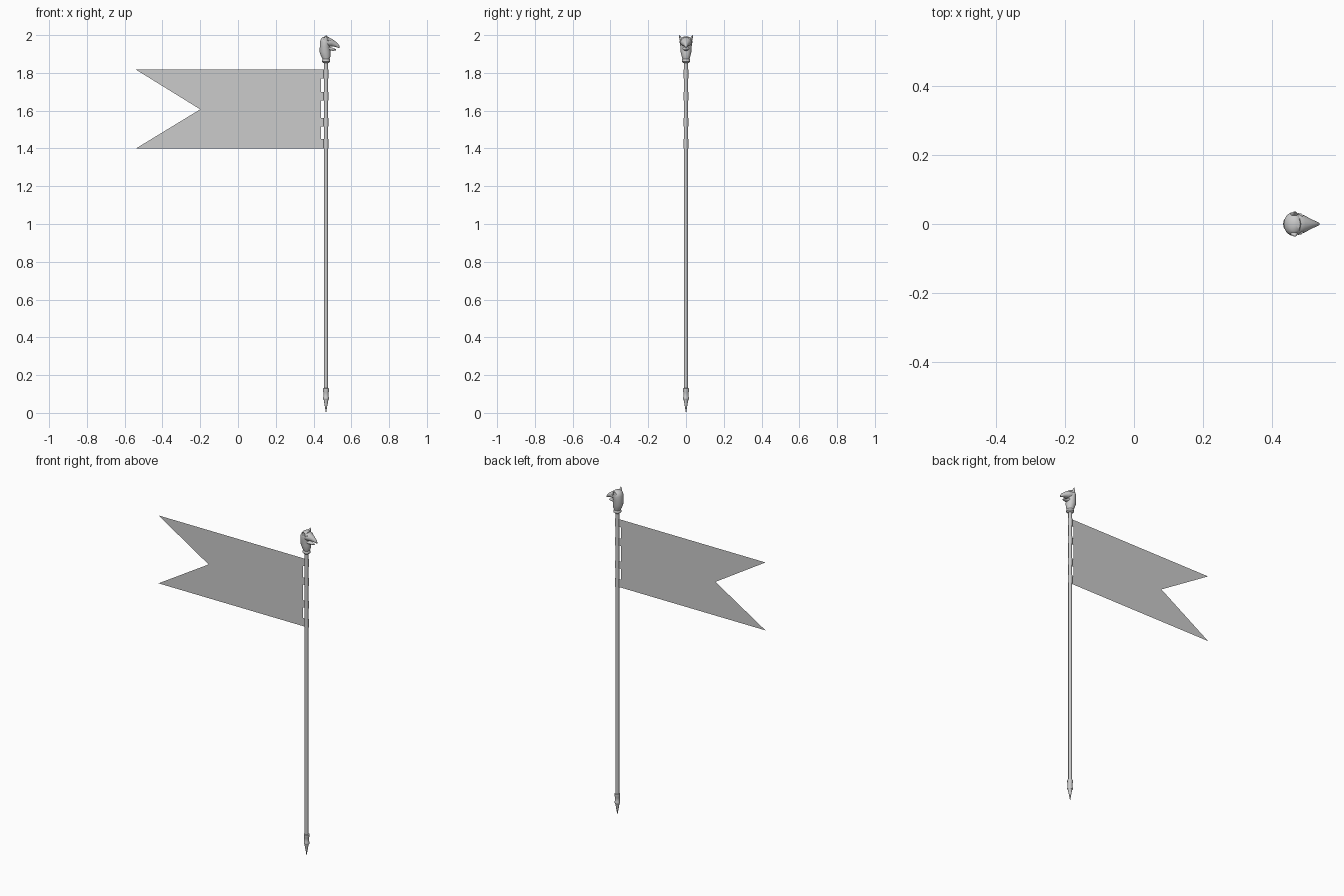
import bpy, bmesh, math
from mathutils import Vector

cube = bpy.data.objects.get("Cube")
if cube:
    bpy.data.objects.remove(cube, do_unlink=True)

grey = bpy.data.materials.new("plain grey")
grey.use_nodes = True
grey.diffuse_color = (0.6, 0.6, 0.6, 1)
grey.node_tree.nodes["Principled BSDF"].inputs["Base Color"].default_value = (0.6, 0.6, 0.6, 1)

POLE_X = 0.466


def finish(name, bm, smooth=True, solid=True):
    if solid:
        bmesh.ops.recalc_face_normals(bm, faces=bm.faces)
    mesh = bpy.data.meshes.new(name)
    bm.to_mesh(mesh)
    bm.free()
    mesh.materials.append(grey)
    obj = bpy.data.objects.new(name, mesh)
    bpy.context.collection.objects.link(obj)
    if smooth:
        bpy.ops.object.select_all(action='DESELECT')
        obj.select_set(True)
        bpy.context.view_layer.objects.active = obj
        bpy.ops.object.shade_smooth_by_angle(angle=math.radians(40))
    return obj


def loft(name, sections, side=Vector((1, 0, 0)), n=20, caps=True):
    """Skin elliptical sections (centre, radius along side, radius along y)."""
    bm = bmesh.new()
    rings = []
    for centre, a, b in sections:
        ring = []
        for i in range(n):
            t = math.tau * i / n
            ring.append(bm.verts.new(Vector(centre) + side * (a * math.cos(t)) + Vector((0, b * math.sin(t), 0))))
        rings.append(ring)
    for low, high in zip(rings, rings[1:]):
        for i in range(n):
            j = (i + 1) % n
            bm.faces.new((low[i], low[j], high[j], high[i]))
    if caps:
        bm.faces.new(rings[0])
        bm.faces.new(rings[-1])
    return finish(name, bm, solid=caps)


def turned(name, profile, n=16, caps=True):
    return loft(name, [((POLE_X, 0, z), r, r) for r, z in profile], n=n, caps=caps)


# Pole with its pointed metal foot
turned("pole", [(0.0105, 0.1), (0.0105, 1.87)])
turned("foot_ferrule", [(0.013, 0.068), (0.016, 0.072), (0.016, 0.08), (0.0135, 0.086),
                        (0.0135, 0.108), (0.016, 0.116), (0.016, 0.129), (0.011, 0.131)])
turned("foot_spike", [(0.0125, 0.07), (0.009, 0.05), (0.0005, 0)])

# Swallow-tailed flag: one thin sheet, with tabs separated by slots
TOP, BOTTOM, SEAM, LOOP = 1.817, 1.40, 0.44, 0.456
tabs = [(BOTTOM, 1.45), (1.515, 1.56), (1.655, 1.70), (1.77, TOP)]
bm = bmesh.new()
seam = [bm.verts.new((SEAM, 0, z)) for tab in tabs for z in tab]
tail = [bm.verts.new((x, 0, z)) for x, z in ((-0.54, TOP), (-0.2, 1.607), (-0.54, BOTTOM))]
bm.faces.new(seam + tail)
for k, (z0, z1) in enumerate(tabs):
    outer = [bm.verts.new((LOOP, 0, z)) for z in (z0, z1)]
    bm.faces.new((seam[2 * k], outer[0], outer[1], seam[2 * k + 1]))
finish("flag", bm, smooth=False, solid=False)

# Cloth loops around the pole
for k, (z0, z1) in enumerate(tabs):
    turned("flag_loop_%d" % (k + 1), [(0.0125, z0), (0.0125, z1)], caps=False)

# Beaked animal head finial
neck = [(1.853, 0.466, 0.014, 0.014), (1.860, 0.466, 0.022, 0.022), (1.868, 0.466, 0.022, 0.022),
        (1.874, 0.466, 0.019, 0.019), (1.888, 0.465, 0.025, 0.023), (1.910, 0.461, 0.029, 0.028),
        (1.940, 0.460, 0.027, 0.030), (1.965, 0.461, 0.027, 0.034), (1.980, 0.463, 0.024, 0.031),
        (1.990, 0.466, 0.016, 0.021), (1.993, 0.467, 0.004, 0.006)]
loft("neck_and_skull", [((x, 0, z), a, b) for z, x, a, b in neck])

UP = Vector((0, 0, 1))
beak = [(0.460, 1.966, 0.024, 0.030), (0.480, 1.964, 0.025, 0.031), (0.497, 1.960, 0.020, 0.023),
        (0.514, 1.953, 0.015, 0.014), (0.529, 1.944, 0.011, 0.007), (0.537, 1.937, 0.006, 0.003),
        (0.538, 1.934, 0.001, 0.001)]
loft("upper_beak", [((x, 0, z), a, b) for x, z, a, b in beak], side=UP)
jaw = [(0.465, 1.932, 0.014, 0.022), (0.488, 1.928, 0.010, 0.017), (0.505, 1.924, 0.007, 0.011),
       (0.519, 1.922, 0.003, 0.004)]
loft("lower_beak", [((x, 0, z), a, b) for x, z, a, b in jaw], side=UP)

for name, s in (("left_back_ear", 1), ("right_front_ear", -1)):
    loft(name, [((0.463, s * 0.024, 1.972), 0.013, 0.010), ((0.465, s * 0.030, 1.987), 0.008, 0.006),
                ((0.467, s * 0.036, 2.0), 0.001, 0.001)], n=12)
    # Brow ridge over each eye
    loft(name.replace("ear", "brow"), [((0.474, s * 0.030, 1.972), 0.003, 0.002),
         ((0.485, s * 0.025, 1.972), 0.005, 0.005), ((0.500, s * 0.015, 1.967), 0.002, 0.002)], side=UP, n=10)
